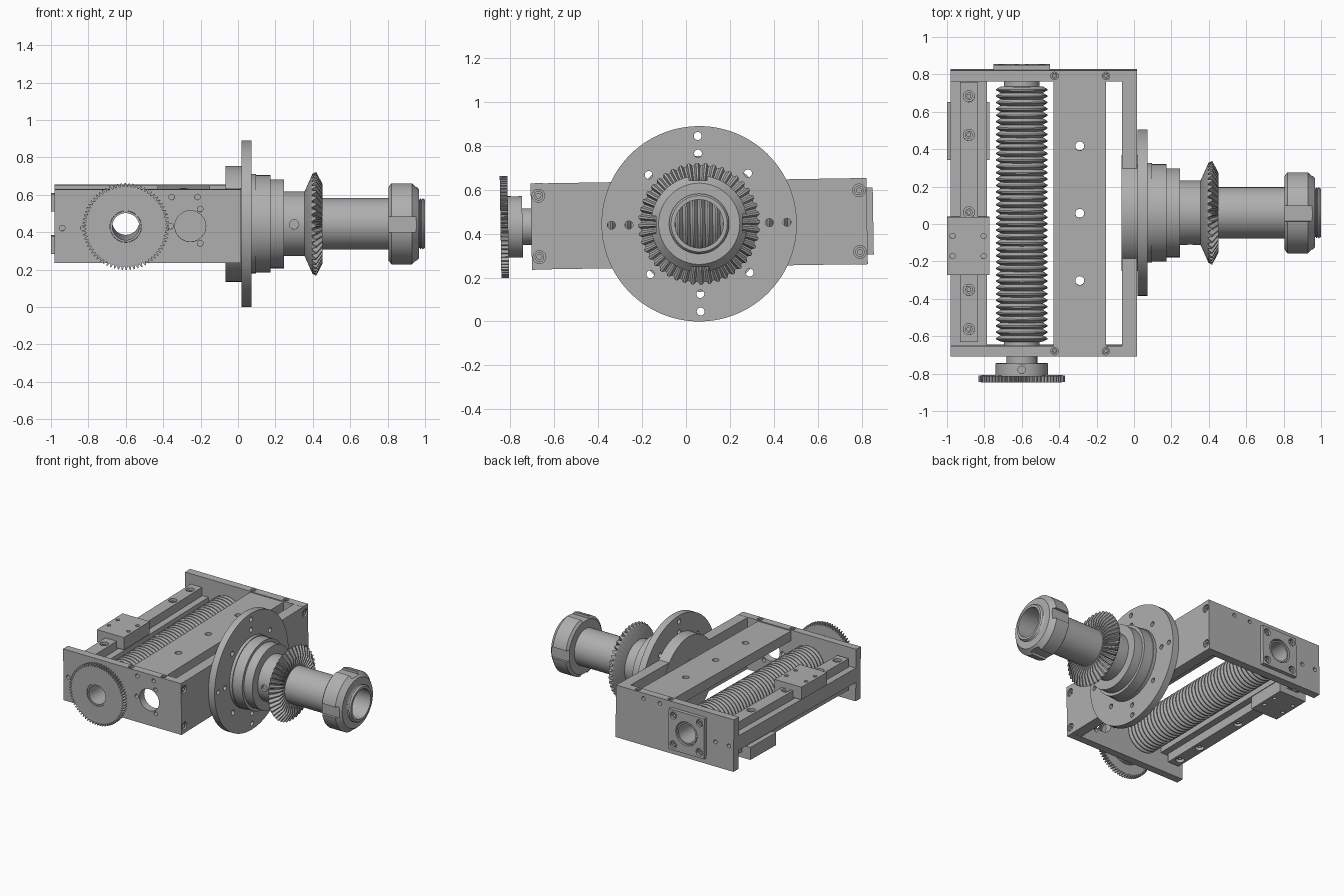
import bpy, bmesh, math
from mathutils import Matrix, Vector

old = bpy.data.objects.get("Cube")
if old:
    bpy.data.objects.remove(old, do_unlink=True)

steel = bpy.data.materials.new("machined_grey")
steel.use_nodes = True
GREY = (0.43, 0.43, 0.43, 1)
steel.diffuse_color = GREY
steel.node_tree.nodes["Principled BSDF"].inputs["Base Color"].default_value = GREY

# Parts are laid out around the spindle axis, then placed with a slight lean
PLACE = Matrix.Translation((0, 0.06, 0.445)) @ Matrix.Rotation(math.radians(0.95), 4, 'X')


def revolve(bm, profile, axis, centre=(0, 0, 0), segs=48, bore=0, teeth=None):
    """Turn (position, radius) points round an axis; teeth = (count, points, shift, drop)."""
    pts = list(profile)
    if bore:
        pts += [(pts[-1][0], bore), (pts[0][0], bore)]
    if teeth:
        segs = teeth[0] * 4
    rings = []
    for i in range(segs):
        t = 2 * math.pi * i / segs
        ring = []
        for k, (a, r) in enumerate(pts):
            if teeth and i % 4 > 1 and k in teeth[1]:
                a, r = a + teeth[2], r - teeth[3]
            c, s = r * math.cos(t), r * math.sin(t)
            co = {'X': (a, c, s), 'Y': (c, a, s), 'Z': (c, s, a)}[axis]
            ring.append(bm.verts.new(Vector(co) + Vector(centre)))
        rings.append(ring)
    n = len(pts)
    for i in range(segs):
        p, q = rings[i], rings[(i + 1) % segs]
        for k in range(n if bore else n - 1):
            j = (k + 1) % n
            bm.faces.new((p[k], p[j], q[j], q[k]))
    if not bore:
        bm.faces.new([r[0] for r in rings])
        bm.faces.new([r[-1] for r in rings])


def add_box(bm, x, y, z):
    size = Matrix.Diagonal((x[1] - x[0], y[1] - y[0], z[1] - z[0], 1))
    mid = Matrix.Translation([(v[0] + v[1]) / 2 for v in (x, y, z)])
    bmesh.ops.create_cube(bm, size=1, matrix=mid @ size)


def finish(name, bm):
    bmesh.ops.recalc_face_normals(bm, faces=bm.faces)
    me = bpy.data.meshes.new(name)
    bm.to_mesh(me)
    bm.free()
    me.materials.append(steel)
    ob = bpy.data.objects.new(name, me)
    bpy.context.scene.collection.objects.link(ob)
    return ob


def turned(name, *args, **kw):
    bm = bmesh.new()
    revolve(bm, *args, **kw)
    return finish(name, bm)


def box(name, x, y, z):
    bm = bmesh.new()
    add_box(bm, x, y, z)
    return finish(name, bm)


def cut(ob, bm):
    """Subtract the cutter mesh and bake the result."""
    cutter = finish("cutter", bm)
    cutter.hide_render = True
    mod = ob.modifiers.new("cut", 'BOOLEAN')
    mod.operation, mod.solver, mod.object = 'DIFFERENCE', 'EXACT', cutter
    me = bpy.data.meshes.new_from_object(ob.evaluated_get(bpy.context.evaluated_depsgraph_get()))
    ob.modifiers.clear()
    ob.data = me
    bpy.data.objects.remove(cutter, do_unlink=True)


def drill(ob, axis, span, holes):
    """Holes are (centre, radius) pairs along one axis."""
    bm = bmesh.new()
    for centre, r in holes:
        revolve(bm, [(span[0], r), (span[1], r)], axis, centre, 24)
    cut(ob, bm)


def bolts(name, axis, span, centres, r=0.02):
    bm = bmesh.new()
    for c in centres:
        revolve(bm, [(span[0], r), (span[1], r)], axis, c, 16, bore=r * 0.5)
    finish(name, bm)


H = 0.197           # half height of the frame
SX = -0.6           # lead screw position
HX = -0.255         # large window in the front plate

# Frame end plates with their bolt holes
slab_x, rail_x = (-0.355, -0.217), (-0.94, -0.826)
for name, y, top_y in (("front_plate", (-0.765, -0.708), -0.737), ("back_plate", (0.705, 0.765), 0.735)):
    plate = box(name, (-0.98, 0.015), y, (-H, H))
    holes = [((SX, 0, 0), 0.09)]
    holes += [((x, 0, 0.156), 0.015) for x in slab_x] + [((x, 0, -0.01), 0.015) for x in rail_x]
    if name == "front_plate":
        holes.append(((HX, 0, 0), 0.083))
        for a in (60, 180, 300):
            t = math.radians(a)
            holes.append(((HX + 0.106 * math.cos(t), 0, 0.106 * math.sin(t)), 0.015))
    drill(plate, 'Y', (y[0] - 0.1, y[1] + 0.1), holes)
    tops = [(x, top_y, 0) for x in (-0.425, -0.15)]
    drill(plate, 'Z', (H - 0.03, H + 0.1), [(c, 0.02) for c in tops])
    bolts(name + "_top_bolts", 'Z', (H - 0.035, H - 0.006), tops, 0.015)

# Side plate carrying the spindle
flange_holes = []
for k in range(8):
    for radius in ((0.4, 0.32) if k % 2 == 0 else (0.32,)):
        t = k * math.pi / 4
        flange_holes.append(((0, radius * math.cos(t), radius * math.sin(t)), 0.018))
side = box("side_plate", (-0.065, 0.015), (-0.764, 0.764), (-H + 0.001, H - 0.001))
drill(side, 'X', (-0.2, 0.1), [((0, 0, 0), 0.12)] + flange_holes[:])
corners = [(0, y, z) for y in (-0.73, 0.73) for z in (-0.14, 0.14)]
for ob in (side, bpy.data.objects["front_plate"], bpy.data.objects["back_plate"]):
    drill(ob, 'X', (-0.015, 0.1), [(c, 0.029) for c in corners])
bolts("side_plate_bolts", 'X', (-0.016, 0.008), corners, 0.022)

# Bridge slab over the frame
slab = box("bridge_slab", (-0.43, -0.15), (-0.709, 0.706), (0.115, 0.19))
drill(slab, 'Z', (0, 0.4), [((-0.29, y, 0), 0.024) for y in (-0.36, 0.0, 0.36)])

# Rail beam with a rail above and below, and one carriage on each
box("rail_beam", (-0.98, -0.785), (-0.709, 0.706), (-0.055, 0.055))
for name, s, cy in (("upper", 1, -0.175), ("lower", -1, 0.435)):
    span = lambda a, b: tuple(sorted((s * a, s * b)))
    rail = box(name + "_rail", (-0.93, -0.835), (-0.69, 0.7), span(0.05, 0.12))
    spots = [(-0.883, y, 0) for y in (-0.62, -0.41, 0.004, 0.418, 0.625)]
    drill(rail, 'Z', span(0.09, 0.2), [(c, 0.03) for c in spots])
    bolts(name + "_rail_bolts", 'Z', span(0.08, 0.105), spots, 0.02)
    car = box(name + "_carriage", (-1.0, -0.772), (cy - 0.155, cy + 0.155), span(0.07, 0.165))
    drill(car, 'Z', span(0.13, 0.3),
          [((-0.887 + dx, cy + dy, 0), 0.014) for dx in (-0.083, 0.083) for dy in (-0.054, 0.054)])

# Hollow lead screw with thread ridges
thread = [(-0.9, 0.083), (-0.72, 0.083), (-0.72, 0.095), (-0.69, 0.095)]
TURNS = 40
pitch = 1.365 / TURNS
for i in range(TURNS):
    y = -0.69 + i * pitch
    thread += [(y + 0.001, 0.113), (y + pitch * 0.4, 0.137), (y + pitch * 0.6, 0.137)]
thread += [(0.675, 0.113), (0.676, 0.095), (0.72, 0.095), (0.72, 0.083), (0.785, 0.083)]
turned("lead_screw", thread, 'Y', (SX, 0, 0), bore=0.072)

# Drive gear and hub on the front of the screw
turned("drive_gear", [(-0.905, 0.232), (-0.87, 0.232)], 'Y', (SX, 0, 0), bore=0.084,
       teeth=(68, (0, 1), 0, 0.018))
hub = turned("drive_gear_hub", [(-0.871, 0.14), (-0.805, 0.14)], 'Y', (SX, 0, 0), bore=0.084)
drill(hub, 'Z', (0.11, 0.3), [((SX, -0.838, 0), 0.02)])

# Square bearing cap on the back
cap = box("bearing_cap", (-0.75, -0.45), (0.764, 0.793), (-0.153, 0.153))
cap_spots = [(SX + dx, 0, dz) for dx in (-0.11, 0.11) for dz in (-0.11, 0.11)]
drill(cap, 'Y', (0.7, 0.9), [((SX, 0, 0), 0.09)] + [(c, 0.027) for c in cap_spots])
bolts("bearing_cap_bolts", 'Y', (0.76, 0.783), cap_spots)

# Spindle flange, boss and stepped hollow spindle
turned("spindle_boss", [(-0.067, 0.31), (0.021, 0.31)], 'X', segs=64, bore=0.12)
flange = turned("spindle_flange", [(0.02, 0.445), (0.072, 0.445)], 'X', segs=96, bore=0.12)
drill(flange, 'X', (-0.1, 0.2), flange_holes)
spindle = turned("spindle", [
    (-0.068, 0.135), (0.07, 0.135), (0.07, 0.266), (0.095, 0.266), (0.095, 0.26), (0.175, 0.26),
    (0.175, 0.238), (0.245, 0.238), (0.245, 0.172), (0.36, 0.172), (0.36, 0.137), (0.966, 0.137),
    (0.97, 0.128), (0.976, 0.137), (0.982, 0.128), (0.988, 0.137), (1.0, 0.128)],
    'X', segs=64, bore=0.11)
drill(spindle, 'Y', (-0.3, -0.15), [((0.3, 0, 0), 0.025)])

# Bevel gear facing the spindle nose
turned("bevel_gear", [(0.355, 0.17), (0.395, 0.26), (0.418, 0.278), (0.453, 0.21), (0.448, 0.14)],
       'X', bore=0.13, teeth=(44, (2, 3), -0.022, 0.012))

# Slotted lock nut
nut = turned("lock_nut", [(0.805, 0.2), (0.82, 0.22), (0.93, 0.22), (0.967, 0.185)], 'X',
             segs=64, bore=0.134)
slots = bmesh.new()
for s in (-1, 1):
    reach = tuple(sorted((s * 0.197, s * 0.3)))
    add_box(slots, (0.7, 1.1), reach, (-0.042, 0.042))
    add_box(slots, (0.7, 1.1), (-0.042, 0.042), reach)
cut(nut, slots)

# Smooth the round surfaces, keep edges crisp, and set everything in place
for ob in bpy.context.scene.collection.objects:
    if ob.type == 'MESH' and ob.data.materials and ob.data.materials[0] == steel:
        ob.data.shade_smooth()
        ob.data.set_sharp_from_angle(angle=math.radians(25))
        ob.matrix_world = PLACE
